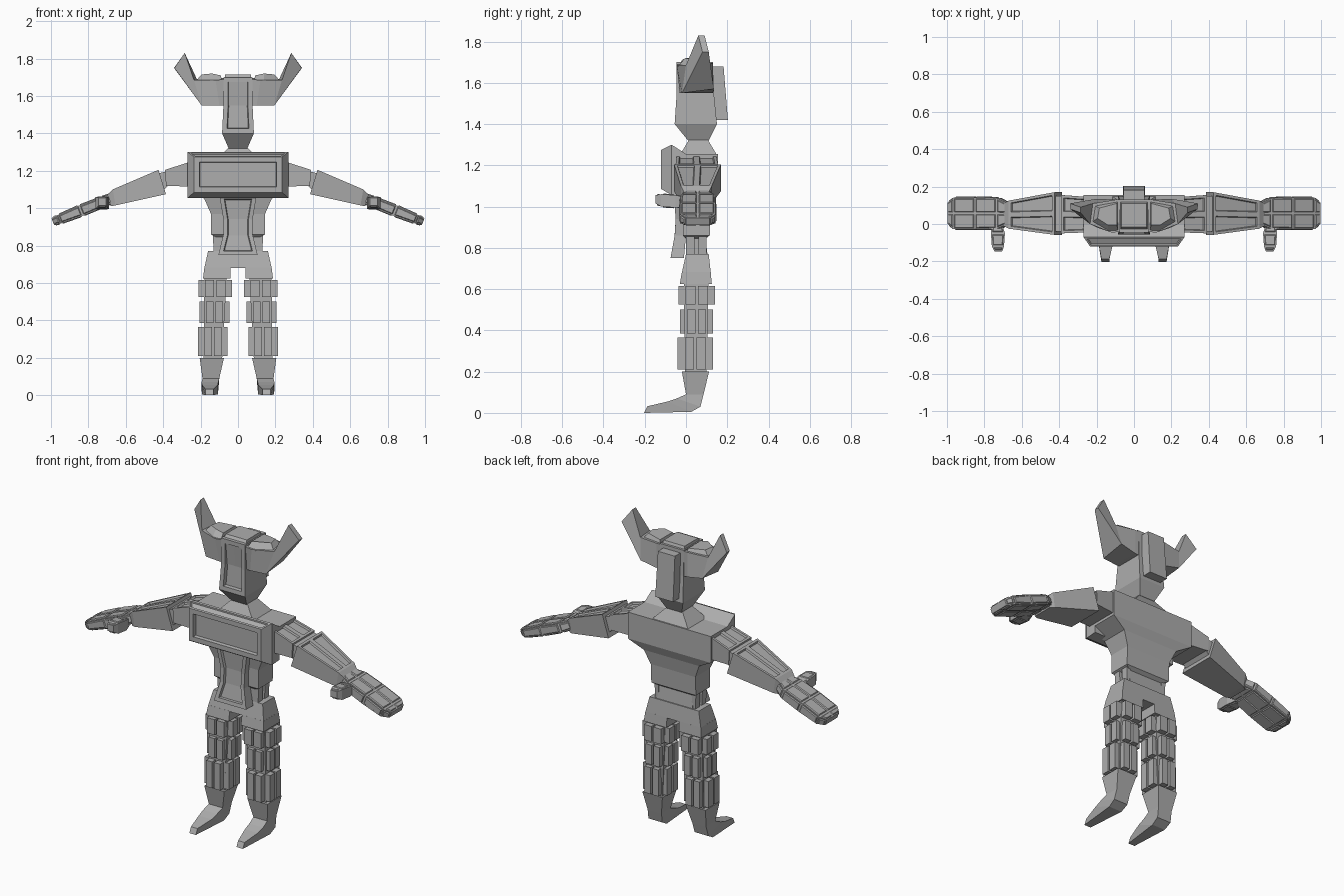
import bpy, bmesh

if "Cube" in bpy.data.objects:
    bpy.data.objects.remove(bpy.data.objects["Cube"])

mat = bpy.data.materials.new("plain grey")
mat.diffuse_color = (0.42, 0.42, 0.42, 1)
mat.use_nodes = True
mat.node_tree.nodes["Principled BSDF"].inputs["Base Color"].default_value = mat.diffuse_color


def loft(bm, rings):
    """Bridge rings of equal point count and cap both ends."""
    vs = [[bm.verts.new(p) for p in r] for r in rings]
    n = len(vs[0])
    new = [bm.faces.new(vs[0]), bm.faces.new(vs[-1][::-1])]
    for a, b in zip(vs, vs[1:]):
        for i in range(n):
            j = (i + 1) % n
            new.append(bm.faces.new((a[i], b[i], b[j], a[j])))
    bmesh.ops.recalc_face_normals(bm, faces=new)
    bm.normal_update()
    return new


def panel(bm, faces, border, depth, joined=False):
    """Step a framed panel in (negative depth) or out."""
    for t, d in ((border, 0), (0.004, depth)):
        if joined:
            bmesh.ops.inset_region(bm, faces=faces, thickness=t, depth=d, use_even_offset=True)
        else:
            bmesh.ops.inset_individual(bm, faces=faces, thickness=t, depth=d, use_even_offset=True)
        bm.normal_update()


def finish(name, bm, mirror=False):
    me = bpy.data.meshes.new(name)
    bm.to_mesh(me)
    bm.free()
    me.materials.append(mat)
    ob = bpy.data.objects.new(name, me)
    bpy.context.collection.objects.link(ob)
    if mirror:
        m = ob.modifiers.new("mirror", 'MIRROR')
        m.use_mirror_merge = False
    return ob


def zr(z, x0, x1, y0, y1):
    return [(x0, y0, z), (x1, y0, z), (x1, y1, z), (x0, y1, z)]


def sym(z, w, y0, y1):
    return zr(z, -w, w, y0, y1)


def arm_ring(xt, zt, xb, zb, y0, y1):
    ym = (y0 + y1) / 2
    return ([(xt, y, zt) for y in (y0, ym, y1)] + [(xb, y, zb) for y in (y1, ym, y0)])


def box(bm, x0, x1, y0, y1, z0, z1):
    return loft(bm, [zr(z0, x0, x1, y0, y1), zr(z1, x0, x1, y0, y1)])


# torso
bm = bmesh.new()
loft(bm, [sym(*r) for r in ((1.255, .27, -.03, .155), (1.10, .27, -.04, .155),
                            (1.05, .18, -.03, .135), (.97, .145, -.015, .12),
                            (.86, .145, -.015, .115), (.845, .115, 0, .095),
                            (.76, .115, 0, .105))])
finish("torso", bm)

# waist side straps
bm = bmesh.new()
for y in (0.0, .06):
    loft(bm, [zr(.865, .11, .135, y, y + .04), zr(.765, .105, .13, y, y + .04)])
finish("waist_strap", bm, True)

# pelvis and thigh tops
bm = bmesh.new()
loft(bm, [sym(.77, .16, 0, .11), sym(.68, .18, -.02, .12)])
finish("pelvis", bm)
bm = bmesh.new()
loft(bm, [zr(.682, .04, .18, -.02, .12), zr(.625, .04, .187, -.03, .125)])
finish("thigh_top", bm, True)

# chest plate, lofted front to back
bm = bmesh.new()
rings = [[(-w, y, a), (w, y, a), (w, y, b), (-w, y, b)] for y, w, a, b in
         ((0, .27, 1.06, 1.255), (-.07, .27, 1.055, 1.30), (-.12, .235, 1.085, 1.275))]
fs = loft(bm, rings)
panel(bm, [f for f in fs if f.normal.y < -.95], .028, -.018)
panel(bm, [f for f in fs if f.is_valid and f.normal.z > .7 and f.normal.y < -.2], .01, -.008)
finish("chest_plate", bm)

# abdomen plate
bm = bmesh.new()
fs = loft(bm, [sym(*r) for r in ((1.07, .10, -.06, 0), (.94, .078, -.05, 0),
                                 (.86, .078, -.055, 0), (.75, .105, -.075, -.01))])
panel(bm, [f for f in fs if f.normal.y < -.8], .022, -.014, True)
finish("abdomen_plate", bm)

# neck and lower head with face panel
bm = bmesh.new()
loft(bm, [sym(1.25, .12, -.03, .15), sym(1.325, .05, .015, .105)])
finish("neck", bm)
bm = bmesh.new()
fs = loft(bm, [sym(1.32, .05, .01, .11), sym(1.40, .085, -.055, .15),
               sym(1.55, .078, -.045, .135), sym(1.70, .078, -.045, .13)])
panel(bm, [f for f in fs if f.normal.y < -.95], .025, -.02, True)
finish("head_column", bm)
bm = bmesh.new()
loft(bm, [sym(1.42, .058, .12, .203), sym(1.68, .055, .11, .182)])
finish("head_back_block", bm)

# head sides sweeping into horns
bm = bmesh.new()
loft(bm, [
    [(.0, -.03, 1.55), (.0, .13, 1.55), (.0, .13, 1.695), (.0, -.04, 1.695)],
    [(.10, -.03, 1.55), (.10, .13, 1.55), (.10, .13, 1.695), (.12, -.045, 1.685)],
    [(.195, -.02, 1.55), (.20, .135, 1.57), (.22, .11, 1.69), (.235, .0, 1.685)],
    [(.34, .08, 1.75), (.342, .11, 1.75), (.285, .09, 1.83), (.285, .06, 1.83)]])
finish("head_horn", bm, True)

# raised crown panels
bm = bmesh.new()
loft(bm, [sym(1.68, .075, -.04, .125), sym(1.715, .068, -.015, .11)])
finish("crown_centre_panel", bm)
bm = bmesh.new()
loft(bm, [[(.085, -.04, 1.68), (.14, -.038, 1.68), (.225, .01, 1.68), (.215, .10, 1.68), (.085, .125, 1.68)],
          [(.092, -.005, 1.71), (.14, -.005, 1.72), (.195, .03, 1.715), (.185, .085, 1.715), (.092, .11, 1.71)]])
finish("crown_side_panel", bm, True)

# shoulder and forearm, panelled on top
for name, rings in (
        ("shoulder", [(.25, 1.25, .25, 1.115, -.045, .145), (.39, 1.205, .385, 1.12, -.05, .155)]),
        ("forearm", [(.425, 1.205, .385, 1.075, -.058, .17), (.67, 1.10, .655, 1.015, -.025, .125),
                     (.70, 1.07, .68, 1.01, -.01, .11)])):
    bm = bmesh.new()
    fs = loft(bm, [arm_ring(*r) for r in rings])
    panel(bm, [f for f in fs if f.normal.z > .5 and f.calc_area() > .008], .014, -.01)
    finish(name, bm, True)

# elbow joint
bm = bmesh.new()
loft(bm, [arm_ring(.37, 1.20, .37, 1.125, -.04, .15), arm_ring(.43, 1.185, .41, 1.085, -.04, .15)])
finish("elbow", bm, True)

# mitten hand with panels all round
bm = bmesh.new()
rings = []
for x, h, y0, y1 in ((.67, .024, .0, .11), (.725, .027, -.025, .14), (.84, .029, -.028, .142),
                     (.955, .024, -.028, .142), (.99, .018, .0, .115)):
    z = 1.055 - (x - .67) * .40
    rings.append(arm_ring(x + .37 * h, z + .93 * h, x - .37 * h, z - .93 * h, y0, y1))
fs = loft(bm, rings)
panel(bm, [f for f in fs if abs(f.normal.x) < .8], .006, .005)
finish("hand", bm, True)

# thumb, lofted outwards to the front
bm = bmesh.new()
fs = loft(bm, [[(a, y, zb), (b, y, zb), (b, y, zt), (a, y, zt)] for y, a, b, zb, zt in
               ((.0, .705, .76, 1.0, 1.045), (-.05, .69, .765, .995, 1.055),
                (-.12, .695, .76, 1.0, 1.06), (-.147, .705, .745, 1.015, 1.055))])
panel(bm, [f for f in fs if abs(f.normal.z) > .8], .007, .004)
finish("thumb", bm, True)

# leg core and three rows of raised plates
bm = bmesh.new()
loft(bm, [zr(.64, .06, .18, -.01, .11), zr(.19, .085, .185, -.005, .10)])
finish("leg_core", bm, True)
bm = bmesh.new()
t, g = .028, .006
for z0, z1, x0, x1, y0, y1 in ((.525, .615, .032, .21, -.037, .14),
                               (.385, .50, .045, .205, -.03, .132),
                               (.21, .365, .055, .213, -.04, .13)):
    xm, ym = (x0 + x1) / 2, (y0 + y1) / 2
    for a, b in ((x0 + t + g, xm - g), (xm + g, x1 - t - g)):
        box(bm, a, b, y0, y0 + t + .008, z0, z1)
        box(bm, a, b, y1 - t - .008, y1, z0, z1)
    for a, b in ((y0 + t + g, ym - g), (ym + g, y1 - t - g)):
        box(bm, x0, x0 + t + .008, a, b, z0, z1)
        box(bm, x1 - t - .008, x1, a, b, z0, z1)
finish("leg_plates", bm, True)

# shin and pointed boot
bm = bmesh.new()
loft(bm, [[(a, f[0], f[1]), (b, f[0], f[1]), (b, k[0], k[1]), (a, k[0], k[1])] for a, b, f, k in
          ((.075, .205, (-.02, .20), (.112, .20)),
           (.10, .19, (0, .09), (.085, .09)),
           (.105, .195, (-.045, .07), (.07, .03)),
           (.108, .192, (-.09, .055), (.025, .005)),
           (.132, .174, (-.188, .032), (-.203, 0)))])
finish("boot", bm, True)
